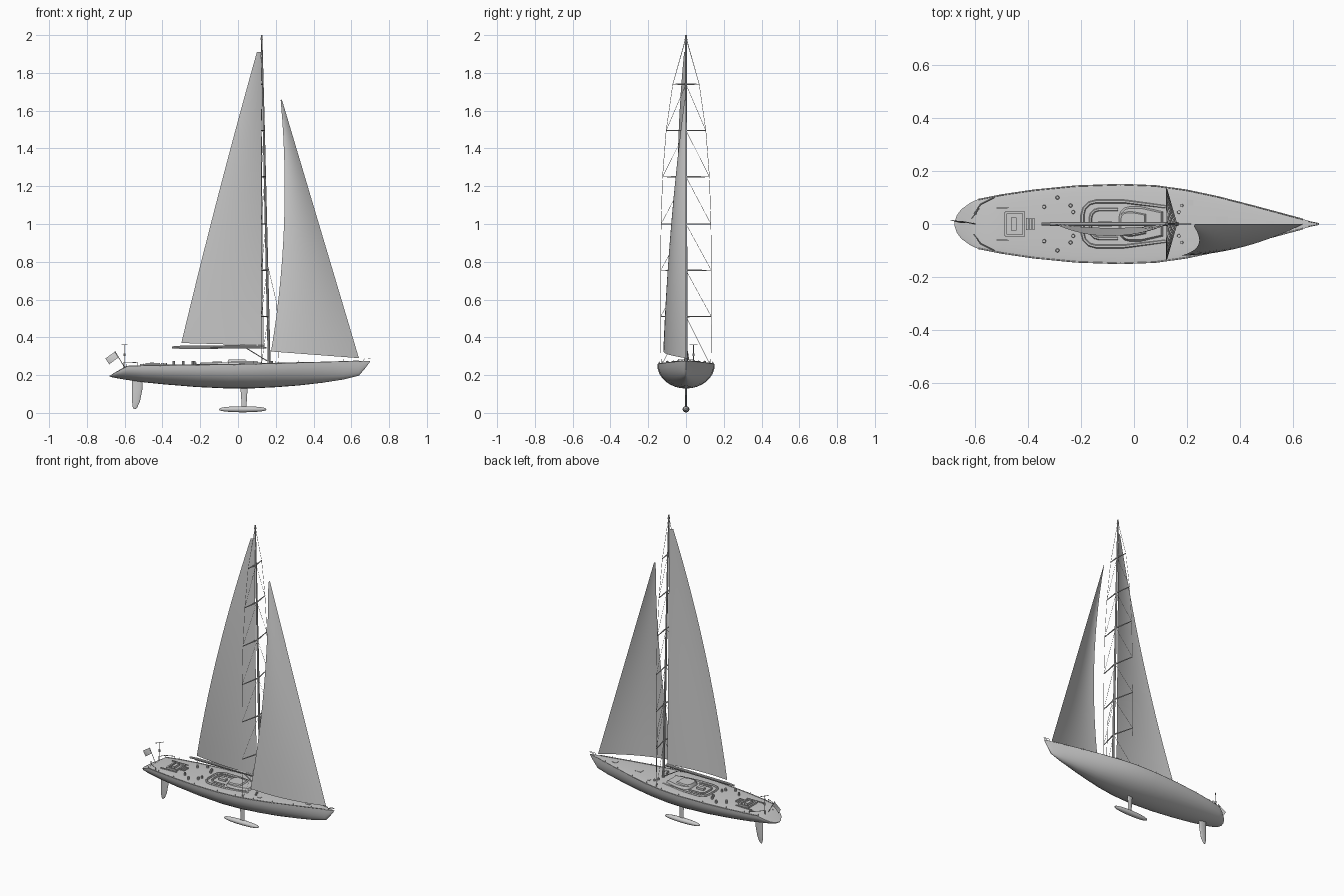
import bpy, bmesh, math
from mathutils import Vector

cube = bpy.data.objects.get("Cube")
if cube:
    bpy.data.objects.remove(cube)

grey = bpy.data.materials.new("light_grey")
grey.use_nodes = True
tone = (0.6, 0.6, 0.6, 1)
grey.diffuse_color = tone
grey.node_tree.nodes["Principled BSDF"].inputs["Base Color"].default_value = tone


def add(name, verts, faces, smooth=True):
    me = bpy.data.meshes.new(name)
    me.from_pydata([tuple(v) for v in verts], [], faces)
    bm = bmesh.new()
    bm.from_mesh(me)
    bmesh.ops.remove_doubles(bm, verts=bm.verts, dist=1e-5)
    bmesh.ops.recalc_face_normals(bm, faces=bm.faces)
    bm.to_mesh(me)
    bm.free()
    me.materials.append(grey)
    ob = bpy.data.objects.new(name, me)
    bpy.context.collection.objects.link(ob)
    if smooth:
        bpy.ops.object.select_all(action='DESELECT')
        ob.select_set(True)
        bpy.context.view_layer.objects.active = ob
        bpy.ops.object.shade_smooth_by_angle(angle=math.radians(35))
    return ob


def loft(name, rings):
    """Skin closed rings and cap both ends."""
    n = len(rings[0])
    faces = [(i * n + j, i * n + (j + 1) % n, (i + 1) * n + (j + 1) % n, (i + 1) * n + j)
             for i in range(len(rings) - 1) for j in range(n)]
    faces += [tuple(range(n)), tuple(range((len(rings) - 1) * n, len(rings) * n))]
    return add(name, [v for r in rings for v in r], faces)


def tube(name, pts, r, r_end=None, sides=6):
    """Round bar along a path, mitred at the corners."""
    pts = [Vector(p) for p in pts]
    rings = []
    for i, p in enumerate(pts):
        d = (pts[min(i + 1, len(pts) - 1)] - pts[max(i - 1, 0)]).normalized()
        side = d.cross(Vector((0, 0, 1)) if abs(d.z) < 0.9 else Vector((1, 0, 0))).normalized()
        up = side.cross(d)
        rad = r + ((r if r_end is None else r_end) - r) * i / (len(pts) - 1)
        rings.append([p + rad * (side * math.cos(a) + up * math.sin(a))
                      for a in [math.tau * k / sides for k in range(sides)]])
    return loft(name, rings)


def slab(name, outline, z0, z1, inset=0.9):
    """Plate from a plan outline, with its top drawn in a little."""
    cx = sum(p[0] for p in outline) / len(outline)
    cy = sum(p[1] for p in outline) / len(outline)
    top = [(cx + (x - cx) * inset, cy + (y - cy) * inset, z1) for x, y in outline]
    return loft(name, [[(x, y, z0) for x, y in outline], top])


def box(name, x0, x1, y0, y1, z0, z1):
    return slab(name, [(x0, y0), (x1, y0), (x1, y1), (x0, y1)], z0, z1, 1)


# Hull with deck: station x, half width, sheer height, bottom height
stations = [(-.68, .004, .197, .193), (-.672, .03, .2, .19), (-.655, .055, .21, .186),
            (-.62, .08, .229, .18), (-.59, .094, .245, .175), (-.5, .112, .248, .162),
            (-.38, .13, .25, .15), (-.22, .146, .252, .137), (-.05, .152, .254, .129),
            (.08, .147, .257, .13), (.2, .13, .26, .136), (.32, .104, .263, .145),
            (.45, .07, .267, .16), (.56, .04, .27, .177), (.64, .018, .273, .197),
            (.675, .008, .274, .238), (.7, .001, .275, .272)]
rings = []
for x, w, top, low in stations:
    ring = []
    for k in range(32):
        a = math.tau * k / 32
        s = math.sin(a)
        ring.append((x, w * math.cos(a), top - (top - low) * s if s > 0 else top - .04 * w * s))
    rings.append(ring)
loft("hull", rings)


def foil(name, sections):
    """Streamlined blade from (centre x, height, half chord, half thickness)."""
    loft(name, [[(x + c * math.cos(a), t * math.sin(a), z)
                 for a in [math.tau * k / 16 for k in range(16)]] for x, z, c, t in sections])


# Underwater parts
foil("keel_fin", [(.032, .14, .02, .005), (.032, .08, .015, .004), (.032, .02, .013, .004)])
foil("rudder", [(-.532, .18, .028, .007), (-.534, .12, .027, .006), (-.54, .06, .021, .005),
                (-.545, .03, .012, .003), (-.547, .02, .004, .001)])
bulb = []
for i in range(17):
    a = math.pi * i / 16
    r = .001 + .017 * math.sin(a) ** .8
    bulb.append([(.025 - .125 * math.cos(a), r * math.cos(b), .019 + r * .9 * math.sin(b))
                 for b in [math.tau * k / 14 for k in range(14)]])
loft("keel_bulb", bulb)


def sail(name, tack, head, clew, peak, bow, belly, n=14):
    """Curved sheet between the luff and a bowed leech."""
    tack, head, clew, peak, bow = map(Vector, (tack, head, clew, peak, bow))
    verts = []
    for i in range(n + 1):
        t = i / n
        luff = tack.lerp(head, t)
        leech = clew.lerp(peak, t) + bow * 4 * t * (1 - t)
        for j in range(n + 1):
            u = j / n
            p = luff.lerp(leech, u)
            p.y -= belly * 4 * u * (1 - u) * (1 - t * t)
            verts.append(p)
    m = n + 1
    add(name, verts, [(i * m + j, i * m + j + 1, (i + 1) * m + j + 1, (i + 1) * m + j)
                      for i in range(n) for j in range(n)])


sail("mainsail", (.135, 0, .357), (.122, 0, 1.91), (-.3, 0, .37), (.1, -.01, 1.91),
     (-.008, -.04, 0), .015)
sail("headsail", (.64, 0, .29), (.232, 0, 1.66), (.175, -.12, .325), (.226, -.008, 1.655),
     (.043, -.015, 0), .028)


# Mast, raked aft, with boom and vang
def mast_at(z):
    return Vector((.165 - .04 * (z - .26) / 1.74, 0, z))


tube("mast", [mast_at(.25), mast_at(1.5), mast_at(1.99)], .0075, .004, 8)
tube("masthead_unit", [mast_at(1.975), mast_at(2)], .007, .004)
tube("boom", [(-.35, 0, .346), (-.3, 0, .349), (.14, 0, .352)], .006, .008, 8)
tube("boom_lower_edge", [(-.31, 0, .343), (.15, 0, .345)], .005)
tube("boom_vang", [(.155, 0, .275), (.04, 0, .345)], .003)
tube("inner_stay", [mast_at(.8), (.205, 0, .58), (.215, 0, .262)], .0012)

# Spreaders and shrouds on both sides
levels = [(.51, .134), (.755, .134), (1, .132), (1.25, .124), (1.495, .105), (1.74, .07)]
for side, label in ((1, "left"), (-1, "right")):
    tips = [Vector((.123, side * w, z)) for z, w in levels]
    for i, tip in enumerate(tips):
        tube(f"{label}_spreader_{i}", [mast_at(tip.z), tip], .0045, .0025)
        upper = mast_at(levels[i + 1][0]) if i < 5 else mast_at(1.985)
        tube(f"{label}_diagonal_{i}", [tip, upper], .001, sides=4)
    tube(f"{label}_lower_shroud", [(.125, side * .125, .26), mast_at(.51)], .001, sides=4)
    tube(f"{label}_cap_shroud", [(.123, side * .132, .255)] + tips + [mast_at(1.99)], .0012, sides=4)


# Deckhouse and U-shaped cockpit coaming
def u_path(x_front, x_back, w, z, w_front):
    r = w * .6
    half = [(x_front, w_front), ((x_front + x_back) / 2, w), (x_back + r, w)]
    half += [(x_back + r - r * math.sin(a), w - r + r * math.cos(a))
             for a in (math.pi / 6, math.pi / 3, math.pi / 2)]
    return [(x, y, z) for x, y in half] + [(x, -y, z) for x, y in reversed(half)]


tube("outer_coaming", u_path(.12, -.195, .085, .26, .065), .007)
tube("inner_coaming", u_path(-.06, -.165, .055, .262, .055), .006)
slab("deckhouse", [p[:2] for p in u_path(.12, -.06, .07, 0, .05)], .25, .276, .85)
slab("deckhouse_roof", [p[:2] for p in u_path(.05, -.055, .05, 0, .04)], .27, .283, .85)
box("cockpit_table", -.135, -.085, -.012, .012, .25, .272)

# Aft cockpit frame, seats and steps
for y in (-.045, .045):
    box("aft_cockpit_side", -.487, -.415, y - .005, y + .005, .245, .264)
for x in (-.485, -.417):
    box("aft_cockpit_end", x - .005, x + .005, -.045, .045, .245, .264)
for y in (-.06, .06):
    box("aft_deck_rail", -.52, -.405, y - .002, y + .002, .245, .258)
box("helm_seat", -.465, -.445, -.025, .025, .245, .268)
for i in range(4):
    box(f"step_{i}", -.42 + .012 * i, -.412 + .012 * i, -.022, .022, .25, .264)

# Hatches on the foredeck
box("fore_hatch", .31, .355, -.005, .028, .258, .269)
for y in (-.08, .08):
    box("side_hatch", .205, .225, y - .01, y + .01, .255, .266)
box("anchor_locker", .5, .53, -.012, .012, .262, .273)

# Winches, stanchions and stern rails, mirrored
for s in (1, -1):
    for x, y in ((-.24, .07), (-.23, .045), (-.29, .1), (-.34, .065), (.17, .045), (.18, .07)):
        tube("winch", [(x, s * y, .25), (x, s * y, .274)], .008, .006, 10)
    for (x0, w0, z0, _), (x1, w1, z1, _) in zip(stations[4:14], stations[5:15]):
        tube("stanchion", [(x0, s * w0 * .96, z0), (x0, s * w0 * .96, z0 + .014)], .0015)
        tube("toe_rail", [(x0, s * w0 * .985, z0 + .002), (x1, s * w1 * .985, z1 + .002)], .0025)
    tube("stern_rail", [(-.605, s * .04, .24), (-.605, s * .04, .268), (-.58, s * .075, .268),
                        (-.53, s * .1, .266), (-.53, s * .1, .25)], .002)
    tube("bow_rail", [(.66, s * .01, .272), (.67, s * .008, .288), (.7, s * .002, .288)], .0015)

# Stern instrument pole, flag staff and flag
tube("instrument_pole", [(-.6, .04, .24), (-.6, .04, .36)], .002)
tube("instrument_bar", [(-.615, .02, .36), (-.585, .06, .36)], .002)
tube("instrument_head", [(-.6, .04, .3), (-.6, .04, .315)], .006)
tube("flag_staff", [(-.6, 0, .24), (-.652, .01, .327)], .0018)
sail("flag", (-.632, .006, .294), (-.65, .01, .325), (-.682, .014, .257), (-.702, .016, .288),
     (0, 0, 0), .006, 4)
